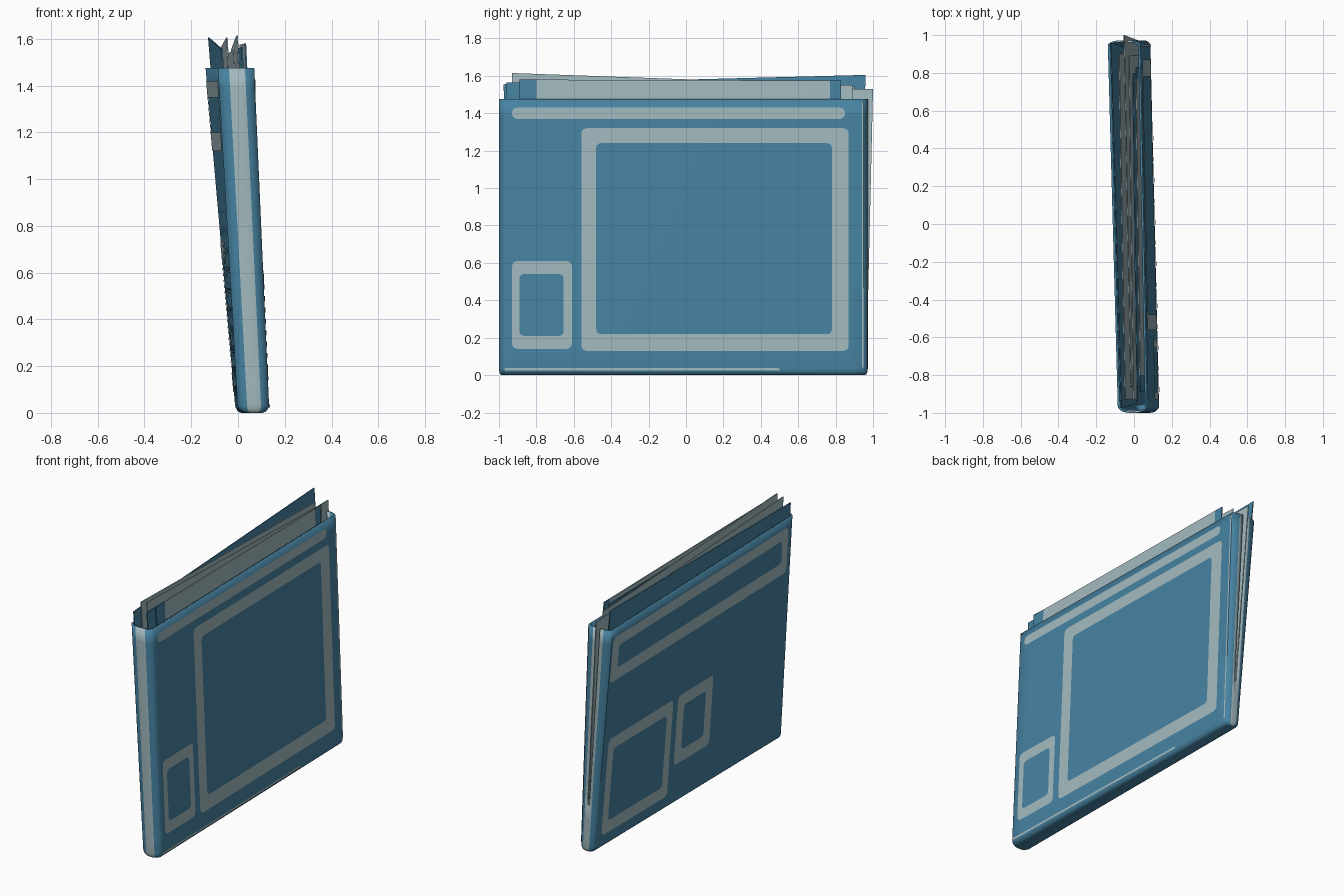
import bpy, bmesh, math

if "Cube" in bpy.data.objects:
    bpy.data.objects.remove(bpy.data.objects["Cube"])

TOP = 1.475


def material(name, rgb):
    m = bpy.data.materials.new(name)
    m.diffuse_color = (*rgb, 1)
    m.use_nodes = True
    m.node_tree.nodes["Principled BSDF"].inputs["Base Color"].default_value = m.diffuse_color
    return m


BLUE = material("folder blue", (0.062, 0.225, 0.36))
PALE = material("pale grey", (0.36, 0.485, 0.515))


def lerp(a, b, t):
    return a + (b - a) * t


# The folder leans and twists: s runs across its thickness (0 = -x cover, 1 = +x cover)
def warp(s, y, z):
    v, t = (y + 1) / 2, z / TOP
    left = lerp(lerp(0.0, -0.085, t), lerp(-0.01, -0.14, t), v)
    right = lerp(lerp(0.135, 0.07, t), lerp(0.087, 0.033, t), v)
    return lerp(left, right, s)


def finish(bm, name, smooth=True):
    me = bpy.data.meshes.new(name)
    bm.to_mesh(me)
    bm.free()
    me.materials.append(BLUE)
    me.materials.append(PALE)
    ob = bpy.data.objects.new(name, me)
    bpy.context.collection.objects.link(ob)
    if smooth:
        bpy.ops.object.select_all(action='DESELECT')
        ob.select_set(True)
        bpy.context.view_layer.objects.active = ob
        bpy.ops.object.shade_smooth_by_angle(angle=math.radians(35))
    return ob


# Folder body: plan outline lofted upward, with a banded spine and a slit far end
def folder_body():
    ends = [1, .98, .93, .85, .74, .6, .45, .3, .15, .07, .02, 0]
    bulge = lambda s: 1 - abs(2 * s - 1) ** 4
    n = 24
    loop = [(1, lerp(.95, -.97, i / n), 'side') for i in range(n)]
    loop += [(s, -.97 - .03 * bulge(s), 'near') for s in ends[:-1]]
    loop += [(0, lerp(-.97, .95, i / n), 'side') for i in range(n)]
    loop += [(s, .95 + .022 * bulge(s), 'far') for s in ends[::-1][:-1]]
    rows = [(0, .30), (.004, .17), (.012, .08), (.022, .025), (.035, 0)]
    rows += [(lerp(.035, TOP, i / 16), 0) for i in range(1, 17)]
    bm = bmesh.new()
    grid = []
    for z, inset in rows:
        ring = []
        for s, y, _ in loop:
            ss = lerp(s, .5, inset * 1.6)
            yy = y * (1 - inset * .05)
            ring.append(bm.verts.new((warp(ss, yy, z), yy, z)))
        grid.append(ring)
    count = len(loop)
    for r in range(len(rows) - 1):
        for i in range(count):
            j = (i + 1) % count
            s_mid = (loop[i][0] + loop[j][0]) / 2
            part = loop[i][2]
            # open slit in the far end
            if part == 'far' and .45 < s_mid < .6 and rows[r][0] > .28:
                continue
            f = bm.faces.new((grid[r][i], grid[r][j], grid[r + 1][j], grid[r + 1][i]))
            if part != 'side' and .3 < s_mid < .74:
                f.material_index = 1
    bm.faces.new(grid[0])
    bmesh.ops.recalc_face_normals(bm, faces=bm.faces)
    low = min(bm.faces, key=lambda f: f.calc_center_median().z)
    if low.normal.z > 0:
        bmesh.ops.reverse_faces(bm, faces=bm.faces)
    ob = finish(bm, "folder_body")
    mod = ob.modifiers.new("cover thickness", 'SOLIDIFY')
    mod.thickness = 0.011
    mod.offset = -1


# Rounded rectangle points, same count for every rectangle
def rounded(y0, y1, z0, z1, r):
    pts = []
    corners = [(y1 - r, z1 - r, 0), (y0 + r, z1 - r, 90),
               (y0 + r, z0 + r, 180), (y1 - r, z0 + r, 270)]
    for k, (cy, cz, a0) in enumerate(corners):
        arc = [(cy + r * math.cos(math.radians(a0 + a)),
                cz + r * math.sin(math.radians(a0 + a))) for a in range(0, 91, 18)]
        pts += arc
        ny, nz, na = corners[(k + 1) % 4]
        end = (ny + r * math.cos(math.radians(na)), nz + r * math.sin(math.radians(na)))
        pts += [(lerp(arc[-1][0], end[0], i / 12), lerp(arc[-1][1], end[1], i / 12))
                for i in range(1, 12)]
    return pts


# Thin pale decoration on one cover: a frame, or a solid bar if no inner box is given
def plate(name, side, outer, inner=None, r=.03):
    if inner is None:
        h = (outer[3] - outer[2]) / 2
        w = (outer[1] - outer[0]) / 2
        h = min(h, w)
        inner = (outer[0] + h, outer[1] - h, outer[2] + h, outer[3] - h)
        ri = 0
    else:
        ri = r * .8
    bm = bmesh.new()
    sign = 1 if side == 1 else -1
    loops = []
    for box, rad in ((outer, r), (inner, ri)):
        loops.append([bm.verts.new((warp(side, y, z) + sign * .003, y, z))
                      for y, z in rounded(*box, rad)])
    a, b = loops
    for i in range(len(a)):
        j = (i + 1) % len(a)
        bm.faces.new((a[i], a[j], b[j], b[i]))
    bmesh.ops.remove_doubles(bm, verts=bm.verts, dist=1e-5)
    bm.normal_update()
    bmesh.ops.reverse_faces(bm, faces=[f for f in bm.faces if f.normal.x * sign < 0])
    for f in bm.faces:
        f.material_index = 1
    finish(bm, name)


# Loose sheet: s position at near/far end, bottom and top corners as (y, z)
def sheet(name, s0, s1, y_low, y_high, z_top, pale=None, thick=.006):
    bm = bmesh.new()
    us = sorted({i / 12 for i in range(13)} | set(pale or ()))
    rows = 10
    layers = []
    for off in (-thick / 2, thick / 2):
        g = []
        for r in range(rows + 1):
            row = []
            for u in us:
                t = r / rows
                y = lerp(lerp(y_low[0], y_high[0], t), lerp(y_low[1], y_high[1], t), u)
                z = lerp(.06, lerp(z_top[0], z_top[1], u), t)
                row.append(bm.verts.new((warp(lerp(s0, s1, u), y, z) + off, y, z)))
            g.append(row)
        layers.append(g)
    a, b = layers
    m = len(us) - 1

    def quad(vs, i):
        f = bm.faces.new(vs)
        mid = (us[i] + us[min(i + 1, m)]) / 2
        f.material_index = int(pale is not None and pale[0] <= mid <= pale[1])

    for r in range(rows):
        for i in range(m):
            quad((a[r][i], a[r + 1][i], a[r + 1][i + 1], a[r][i + 1]), i)
            quad((b[r][i], b[r][i + 1], b[r + 1][i + 1], b[r + 1][i]), i)
        for i in (0, m):
            quad((a[r][i], b[r][i], b[r + 1][i], a[r + 1][i]), i)
    for r in (0, rows):
        for i in range(m):
            quad((a[r][i], b[r][i], b[r][i + 1], a[r][i + 1]), i)
    bmesh.ops.recalc_face_normals(bm, faces=bm.faces)
    finish(bm, name)


folder_body()

# Front cover (+x) decoration
plate("front_title_bar", 1, (-.93, .85, 1.37, 1.43), r=.028)
plate("front_large_frame", 1, (-.56, .87, .13, 1.32), (-.48, .78, .22, 1.24))
plate("front_small_frame", 1, (-.93, -.61, .14, .61), (-.89, -.655, .21, .54))
plate("front_bottom_seam", 1, (-.97, .50, .024, .038), r=.005)
plate("front_side_seam", 1, (.940, .950, .04, 1.46), r=.004)

# Back cover (-x) decoration
plate("back_top_frame", 0, (-.93, .94, 1.12, 1.42), (-.87, .87, 1.20, 1.35))
plate("back_large_frame", 0, (.22, .90, .09, .73), (.28, .84, .17, .65))
plate("back_small_frame", 0, (-.20, .17, .27, .73), (-.13, .10, .35, .65))

# Loose sheets from the back to the front of the folder
ALL = (0, 1)
sheet("rear_sheet", .14, .14, (-.95, .92), (-.975, .96), (1.555, 1.605))
sheet("second_sheet", .30, .36, (-.92, .92), (-.93, .90), (1.605, 1.545), ALL)
sheet("slipped_sheet", .48, .52, (-.90, .965), (-.86, 1.0), (1.55, 1.53), ALL)
sheet("tall_sheet", .58, .66, (-.94, .90), (-.93, .89), (1.615, 1.55), ALL)
sheet("blue_sheet", .69, .77, (-.95, .80), (-.96, .80), (1.565, 1.555))
sheet("front_sheet", .80, .87, (-.89, .83), (-.89, .83), (1.58, 1.575), (.052, .965))
